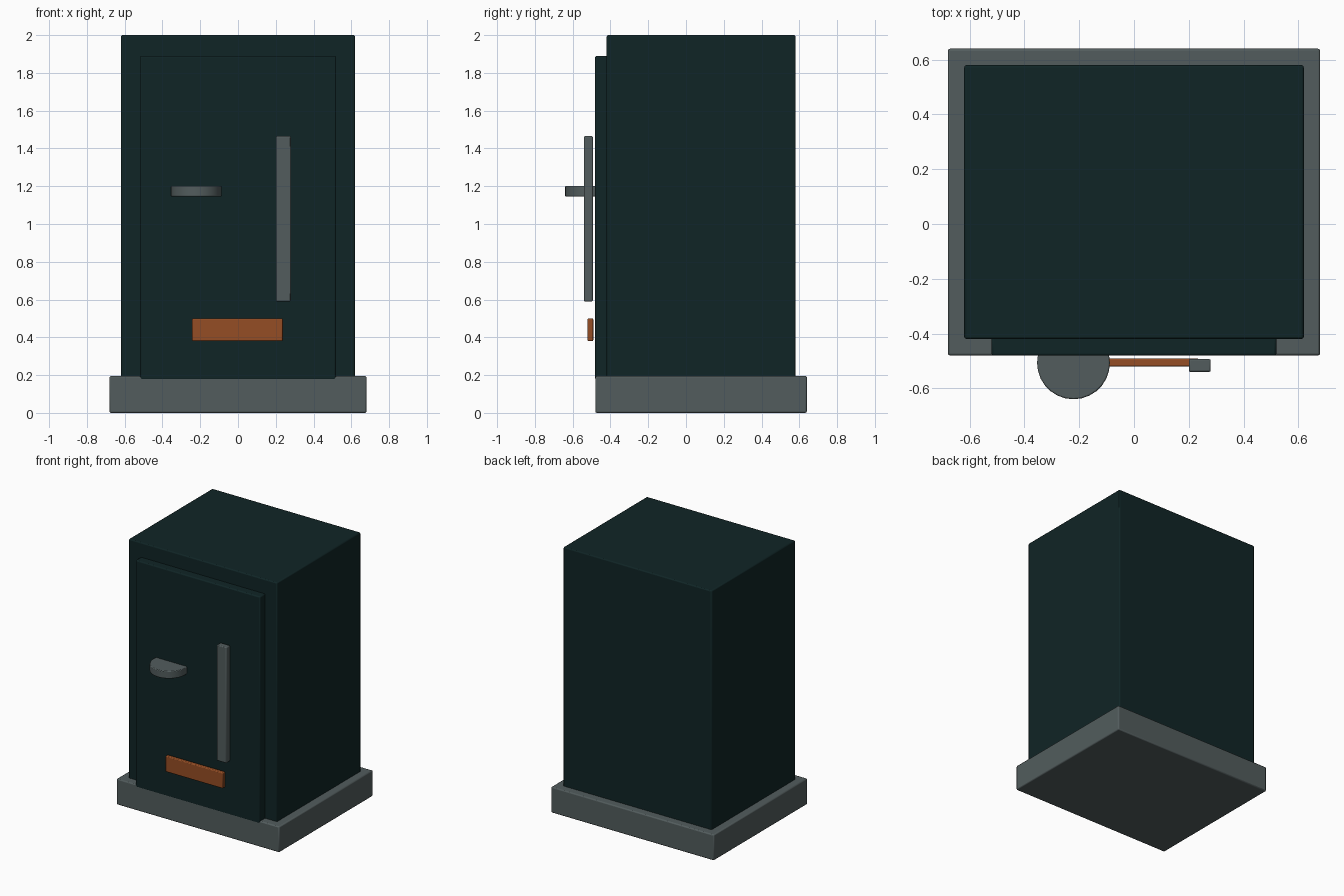
import bpy, math

if "Cube" in bpy.data.objects:
    bpy.data.objects.remove(bpy.data.objects["Cube"])


def material(name, rgb):
    m = bpy.data.materials.new(name)
    m.diffuse_color = (*rgb, 1.0)
    m.use_nodes = True
    m.node_tree.nodes["Principled BSDF"].inputs["Base Color"].default_value = m.diffuse_color
    return m


DARK = material("dark teal paint", (0.005, 0.018, 0.019))
GREY = material("grey metal", (0.085, 0.108, 0.110))
RUST = material("rust orange", (0.300, 0.075, 0.018))


def finish(obj, name, mat, bevel):
    obj.name = name
    obj.data.materials.append(mat)
    mod = obj.modifiers.new("edge_bevel", 'BEVEL')
    mod.width = bevel
    mod.segments = 2
    mod.limit_method = 'ANGLE'
    mod.angle_limit = math.radians(40)
    bpy.ops.object.shade_smooth_by_angle(angle=math.radians(30))


def box(name, x, y, z, mat, bevel=0.008):
    """Box from (min, max) ranges along each axis."""
    bpy.ops.mesh.primitive_cube_add(size=1)
    obj = bpy.context.object
    for v in obj.data.vertices:
        for i, (lo, hi) in enumerate((x, y, z)):
            v.co[i] = lo + (v.co[i] + 0.5) * (hi - lo)
    finish(obj, name, mat, bevel)


# Plinth and cabinet body
box("base", (-0.68, 0.68), (-0.48, 0.64), (0.0, 0.195), GREY)
box("body", (-0.62, 0.62), (-0.42, 0.58), (0.002, 2.0), DARK)

# Raised door panel on the front, overlapping the plinth slightly
box("door", (-0.52, 0.52), (-0.481, -0.41), (0.175, 1.89), DARK)

# Upright handle and lower plate, standing just off the door
box("handle", (0.20, 0.28), (-0.54, -0.493), (0.59, 1.465), GREY, 0.006)
box("lower_plate", (-0.243, 0.237), (-0.521, -0.491), (0.38, 0.50), RUST, 0.006)

# Half-sunk horizontal disc on the door
bpy.ops.mesh.primitive_cylinder_add(vertices=28, radius=0.133, depth=0.056,
                                    location=(-0.221, -0.507, 1.173))
finish(bpy.context.object, "dial", GREY, 0.005)
